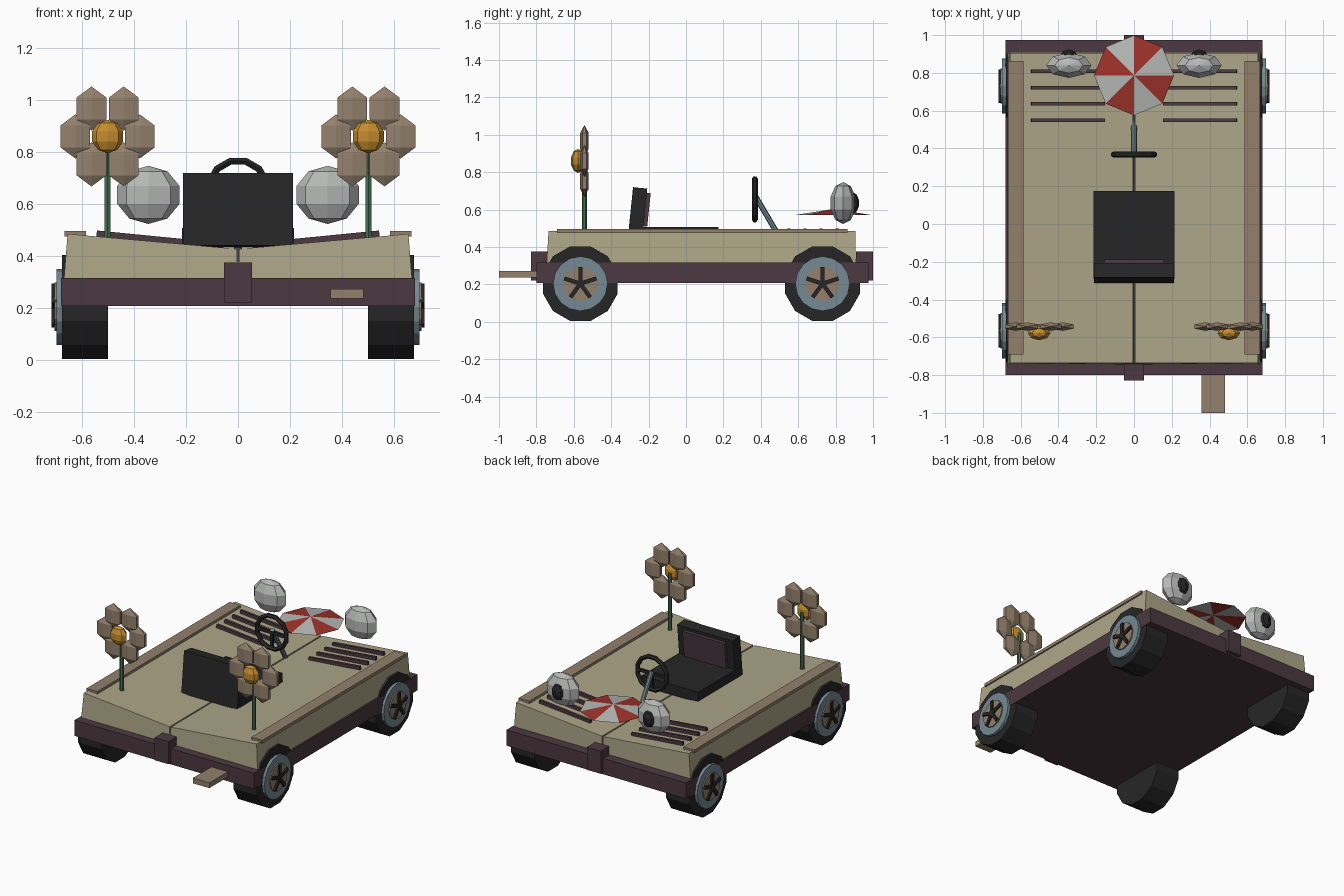
import bpy, bmesh, math
from mathutils import Vector, Matrix

if "Cube" in bpy.data.objects:
    bpy.data.objects.remove(bpy.data.objects["Cube"])


def material(name, r, g, b):
    m = bpy.data.materials.new(name)
    lin = [((c / 255 + 0.055) / 1.055) ** 2.4 for c in (r, g, b)]
    m.diffuse_color = (*lin, 1)
    m.use_nodes = True
    m.node_tree.nodes["Principled BSDF"].inputs["Base Color"].default_value = m.diffuse_color
    return m


CREAM = material("cream", 173, 166, 136)
PLUM = material("dark plum", 76, 57, 65)
TAN = material("tan", 147, 128, 108)
BLACK = material("black", 38, 38, 38)
STEEL = material("steel blue", 118, 138, 148)
RED = material("red", 158, 50, 42)
WHITE = material("pale grey", 182, 184, 182)
GOLD = material("gold", 196, 140, 46)
GREEN = material("green", 70, 114, 84)


def finish(name, bm, *mats):
    bmesh.ops.recalc_face_normals(bm, faces=bm.faces)
    me = bpy.data.meshes.new(name)
    bm.to_mesh(me)
    bm.free()
    for m in mats:
        me.materials.append(m)
    ob = bpy.data.objects.new(name, me)
    bpy.context.collection.objects.link(ob)
    return ob


def box(name, x, y, z, mat, rot=None):
    """Box from three (min, max) ranges, optionally turned about its centre."""
    c = Vector([(a + b) / 2 for a, b in (x, y, z)])
    size = [b - a for a, b in (x, y, z)]
    bm = bmesh.new()
    bmesh.ops.create_cube(bm, size=1, matrix=Matrix.Translation(c)
                          @ (rot or Matrix()) @ Matrix.Diagonal((*size, 1)))
    return finish(name, bm, mat)


def rod(name, a, b, r, sides, mat, turn=0.0):
    """Capped cylinder from point a to point b."""
    a, b = Vector(a), Vector(b)
    d = b - a
    bm = bmesh.new()
    bmesh.ops.create_cone(bm, cap_ends=True, segments=sides, radius1=r, radius2=r, depth=d.length,
                          matrix=Matrix.Translation((a + b) / 2)
                          @ d.to_track_quat('Z', 'Y').to_matrix().to_4x4()
                          @ Matrix.Rotation(turn, 4, 'Z'))
    return finish(name, bm, mat)


def ball(name, c, r, segs, rings, mat):
    bm = bmesh.new()
    bmesh.ops.create_uvsphere(bm, u_segments=segs, v_segments=rings, radius=1,
                              matrix=Matrix.Translation(c) @ Matrix.Diagonal((*r, 1)))
    return finish(name, bm, mat)


def prism(name, low, high, mat):
    """Solid between two loops with the same number of points."""
    bm = bmesh.new()
    a = [bm.verts.new(p) for p in low]
    b = [bm.verts.new(p) for p in high]
    bm.faces.new(a)
    bm.faces.new(b)
    n = len(a)
    for i in range(n):
        bm.faces.new((a[i], a[(i + 1) % n], b[(i + 1) % n], b[i]))
    return finish(name, bm, mat)


# Chassis slab, centre bumpers and tail plate
box("chassis", (-0.681, 0.681), (-0.80, 0.975), (0.208, 0.316), PLUM)
box("front_bumper", (-0.053, 0.053), (-0.828, -0.74), (0.22, 0.375), PLUM)
box("back_bumper", (-0.053, 0.053), (0.91, 1.0), (0.22, 0.375), PLUM)
box("tail_plate", (0.357, 0.483), (-1.0, -0.79), (0.237, 0.273), TAN)

TILT = math.atan(0.087)
for s, side in ((-1, "left"), (1, "right")):
    # Body half, its top sloping down to the middle seam
    prism(side + "_body",
          [(0, -0.745, 0.31), (s * 0.67, -0.745, 0.31), (s * 0.67, 0.908, 0.31), (0, 0.908, 0.31)],
          [(s * 0.005, -0.735, 0.427), (s * 0.656, -0.735, 0.485),
           (s * 0.656, 0.905, 0.485), (s * 0.005, 0.905, 0.427)], CREAM)
    # Edge rail
    box(side + "_rail", sorted((s * 0.585, s * 0.667)), (-0.69, 0.863), (0.474, 0.496), TAN)
    # Hood slats following the slope
    for i in range(4):
        y = 0.55 + i * 0.086
        box(f"{side}_slat_{i}", sorted((s * 0.155, s * 0.545)), (y - 0.009, y + 0.009),
            (0.456, 0.476 + 0.003), PLUM, Matrix.Rotation(-s * math.atan(0.098), 4, 'Y'))
    # Eye and pupil
    ball(side + "_eye", (s * 0.345, 0.84, 0.635), (0.126, 0.07, 0.112), 8, 5, WHITE)
    ball(side + "_pupil", (s * 0.345, 0.89, 0.635), (0.047, 0.036, 0.058), 8, 5, BLACK)

    # Flower
    fx, fy, fz = s * 0.502, -0.543, 0.86
    rod(side + "_stem", (fx, fy, 0.43), (fx, fy, fz), 0.013, 6, GREEN)
    for k in range(6):
        a = k * math.pi / 3
        ball(f"{side}_petal_{k}", (fx + 0.124 * math.cos(a), fy, fz + 0.124 * math.sin(a)),
             (0.076, 0.026, 0.085), 6, 3, TAN)
    ball(side + "_flower_centre", (fx, fy - 0.034, fz), (0.063, 0.04, 0.064), 8, 5, GOLD)

    # Wheels: tyre, rim, hub disc and five spokes
    for y, end in ((-0.565, "front"), (0.73, "back")):
        n = f"{side}_{end}_"
        rod(n + "tyre", (s * 0.50, y, 0.204), (s * 0.678, y, 0.204), 0.207, 12, BLACK, math.pi / 12)
        rod(n + "rim", (s * 0.66, y, 0.204), (s * 0.698, y, 0.204), 0.146, 16, STEEL)
        rod(n + "hub_disc", (s * 0.67, y, 0.204), (s * 0.706, y, 0.204), 0.093, 12, TAN)
        for k in range(5):
            a = k * math.tau / 5
            c = Vector((s * 0.704, y + 0.045 * math.sin(a), 0.204 + 0.045 * math.cos(a)))
            box(f"{n}spoke_{k}", (c.x - 0.014, c.x + 0.014), (c.y - 0.011, c.y + 0.011),
                (c.z - 0.045, c.z + 0.045), BLACK, Matrix.Rotation(-a, 4, 'X'))

# Seat cushion, leaning back and inset panel
box("seat_cushion", (-0.215, 0.215), (-0.29, 0.175), (0.437, 0.508), BLACK)
LEAN = Matrix.Rotation(math.radians(-6), 4, 'X')
back = [(-0.312, 0.44), (-0.236, 0.432), (-0.207, 0.712), (-0.283, 0.72)]
prism("seat_back", [(-0.212, y, z) for y, z in back], [(0.212, y, z) for y, z in back], BLACK)
box("seat_panel", (-0.16, 0.16), (-0.225, -0.198), (0.51, 0.69), PLUM, LEAN)

# Steering wheel ring, spokes and column
bm = bmesh.new()
N = 12
rings = []
for i in range(N):
    a = math.tau * (i + 0.5) / N
    rings.append([bm.verts.new((r * math.cos(a), 0.368 + d, 0.655 + r * math.sin(a)))
                  for r, d in ((0.127, -0.007), (0.127, 0.007), (0.114, 0.016),
                               (0.100, 0.007), (0.100, -0.007), (0.114, -0.016))])
for i in range(N):
    p, q = rings[i], rings[(i + 1) % N]
    for j in range(6):
        k = (j + 1) % 6
        bm.faces.new((p[j], p[k], q[k], q[j]))
finish("steering_wheel", bm, BLACK)
box("steering_crossbar", (-0.105, 0.105), (0.36, 0.376), (0.645, 0.665), BLACK)
box("steering_lower_spoke", (-0.01, 0.01), (0.36, 0.376), (0.55, 0.655), BLACK)
rod("steering_column", (0, 0.372, 0.67), (0, 0.54, 0.385), 0.015, 8, STEEL)

# Parasol with alternating panels
bm = bmesh.new()
rim = [bm.verts.new((0.212 * math.sin(k * math.pi / 4), 0.787 + 0.212 * math.cos(k * math.pi / 4), 0.57))
       for k in range(8)]
top = bm.verts.new((0, 0.787, 0.603))
low = bm.verts.new((0, 0.787, 0.594))
for k in range(8):
    for tip in (top, low):
        bm.faces.new((rim[k], rim[(k + 1) % 8], tip)).material_index = k % 2
finish("parasol", bm, RED, WHITE)
